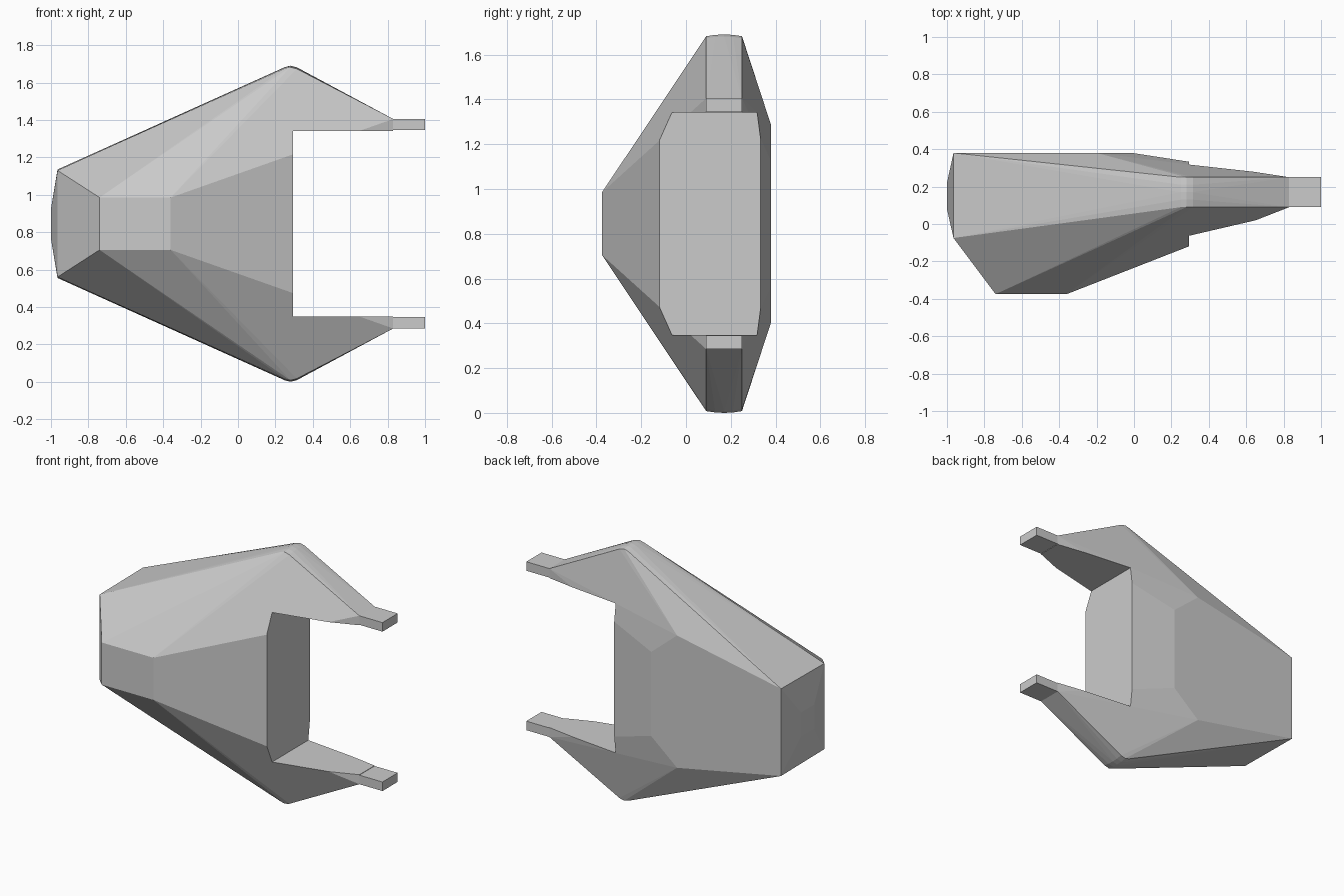
import bpy, bmesh, math

if "Cube" in bpy.data.objects:
    bpy.data.objects.remove(bpy.data.objects["Cube"])

CZ = 0.845  # mirror plane height


def finish(bm, name):
    bmesh.ops.recalc_face_normals(bm, faces=bm.faces)
    me = bpy.data.meshes.new(name)
    bm.to_mesh(me)
    bm.free()
    ob = bpy.data.objects.new(name, me)
    bpy.context.scene.collection.objects.link(ob)
    return ob


def hull(name, half_points):
    # convex solid from points mirrored above and below the middle plane
    bm = bmesh.new()
    for x, y, h in half_points:
        for s in (1, -1):
            bm.verts.new((x, y, CZ + s * h))
    res = bmesh.ops.convex_hull(bm, input=bm.verts)
    junk = {g for g in res["geom_interior"] + res["geom_unused"]
            if isinstance(g, bmesh.types.BMVert)}
    bmesh.ops.delete(bm, geom=list(junk), context='VERTS')
    bmesh.ops.dissolve_limit(bm, angle_limit=math.radians(0.8),
                             verts=bm.verts, edges=bm.edges)
    return finish(bm, name)


def box(name, lo, hi):
    bm = bmesh.new()
    bmesh.ops.create_cube(bm, size=1)
    for v in bm.verts:
        v.co = [(a + b) / 2 + c * (b - a) for a, b, c in zip(lo, hi, v.co)]
    return finish(bm, name)


# faceted body
points = [
    (-0.74, -0.375, 0.14), (-0.36, -0.375, 0.14),             # front ridge
    (-0.965, -0.075, 0.285), (-0.965, 0.38, 0.29),            # left end rim
    (-1.0, 0.08, 0.08), (-1.0, 0.22, 0.08),                   # bowed left end
    (-0.2, 0.38, 0.44), (-0.01, 0.38, 0.28),                  # flat back
    (0.83, 0.09, 0.56), (0.83, 0.25, 0.56),                   # fork roots
]
for y, drop in ((0.09, 0.008), (0.13, 0.002), (0.17, 0), (0.21, 0.002), (0.25, 0.008)):
    points += [(0.25, y, 0.837 - drop), (0.28, y, 0.845 - drop),
               (0.315, y, 0.836 - drop)]                      # rounded shoulder
body = hull("body", points)

# square notch between the forks
cutter = box("notch_cutter", (0.295, -1, CZ - 0.497), (1.5, 1, CZ + 0.497))
cutter.hide_render = True
mod = body.modifiers.new("notch", 'BOOLEAN')
mod.operation = 'DIFFERENCE'
mod.solver = 'EXACT'
mod.object = cutter
bpy.context.view_layer.objects.active = body
body.select_set(True)
bpy.ops.object.modifier_apply(modifier=mod.name)
bpy.data.objects.remove(cutter)

# fork tips
for s, name in ((1, "upper_fork_tip"), (-1, "lower_fork_tip")):
    z0, z1 = sorted((CZ + s * 0.5, CZ + s * 0.56))
    box(name, (0.825, 0.09, z0), (1.0, 0.25, z1))
